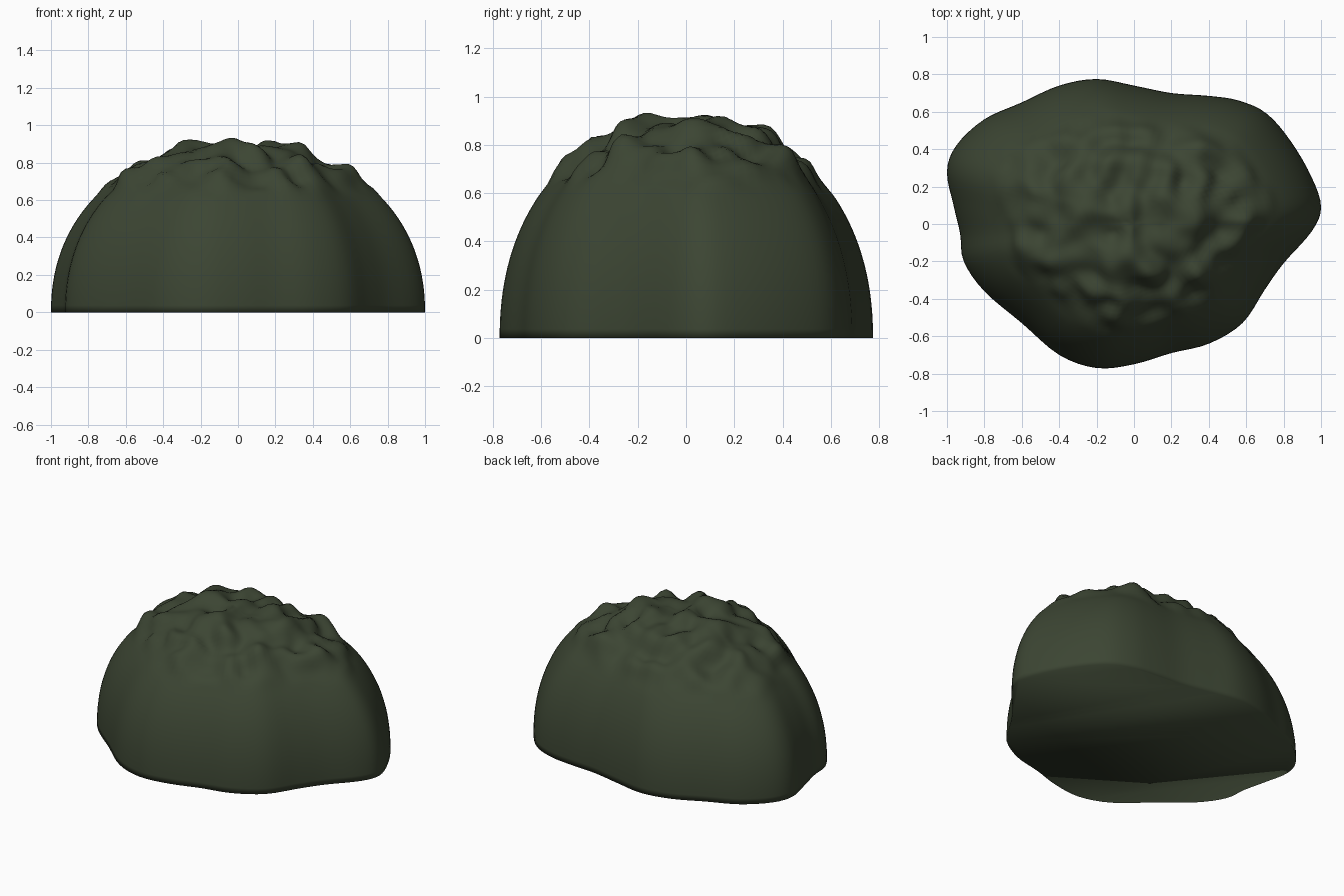
import bpy, bmesh, math
from mathutils import Vector, noise

if "Cube" in bpy.data.objects:
    bpy.data.objects.remove(bpy.data.objects["Cube"])

# Footprint control points, counter-clockwise
OUTLINE = [(1.0, .09), (.95, .25), (.84, .44), (.71, .59), (.56, .66), (.4, .685),
           (.2, .70), (0, .74), (-.2, .775), (-.4, .74), (-.6, .65), (-.8, .56),
           (-.95, .42), (-1.0, .28), (-.965, .1), (-.93, -.05), (-.91, -.2),
           (-.8, -.36), (-.6, -.53), (-.4, -.70), (-.2, -.77), (0, -.75),
           (.2, -.69), (.4, -.64), (.58, -.53), (.7, -.35), (.8, -.21), (.95, -.04)]
STEPS, RINGS, HEIGHT, POWER = 4, 48, 0.905, 2.15


def closed_spline(points, steps):
    """Smooth closed curve through the points."""
    pts = [Vector(p) for p in points]
    n, out = len(pts), []
    for i in range(n):
        a, b, c, d = (pts[(i + k) % n] for k in (-1, 0, 1, 2))
        for s in range(steps):
            t = s / steps
            out.append(0.5 * (2 * b + (c - a) * t + (2 * a - 5 * b + 4 * c - d) * t * t
                              + (3 * b - a - 3 * c + d) * t ** 3))
    return out


def bumpy(x, y, z):
    """Push the crown in and out to make small leafy lumps."""
    p = Vector((x, y, z))
    m = min(1, max(0, (z - 0.58) / 0.22))
    m = m * m * (3 - 2 * m)
    direction = Vector((x * 0.7, y * 0.7, z)).normalized()
    return p + direction * (m * (0.075 * noise.noise(p * 7.5) + 0.004))


# Bush dome: the footprint shrinks along a rounded profile up to the pole
rim = closed_spline(OUTLINE, STEPS)
bm = bmesh.new()
rings = []
for r in range(RINGS):
    a = math.pi / 2 * r / RINGS
    scale = math.cos(a) ** (2 / POWER)
    z = HEIGHT * math.sin(a) ** (2 / POWER)
    rings.append([bm.verts.new(bumpy(p.x * scale, p.y * scale, z)) for p in rim])
pole = bm.verts.new(bumpy(0, 0, HEIGHT))
n = len(rim)
for low, high in zip(rings, rings[1:]):
    for i in range(n):
        j = (i + 1) % n
        bm.faces.new((low[i], low[j], high[j], high[i]))
for i in range(n):
    bm.faces.new((rings[-1][i], rings[-1][(i + 1) % n], pole))

# Flat underside
bm.faces.new(rings[0][::-1])
for f in bm.faces:
    f.smooth = True

mesh = bpy.data.meshes.new("bush")
bm.to_mesh(mesh)
bm.free()
bush = bpy.data.objects.new("bush", mesh)
bpy.context.collection.objects.link(bush)

# Dark leaf green
leaf = bpy.data.materials.new("dark_green")
leaf.diffuse_color = (0.045, 0.06, 0.033, 1)
leaf.use_nodes = True
leaf.node_tree.nodes["Principled BSDF"].inputs["Base Color"].default_value = leaf.diffuse_color
mesh.materials.append(leaf)
